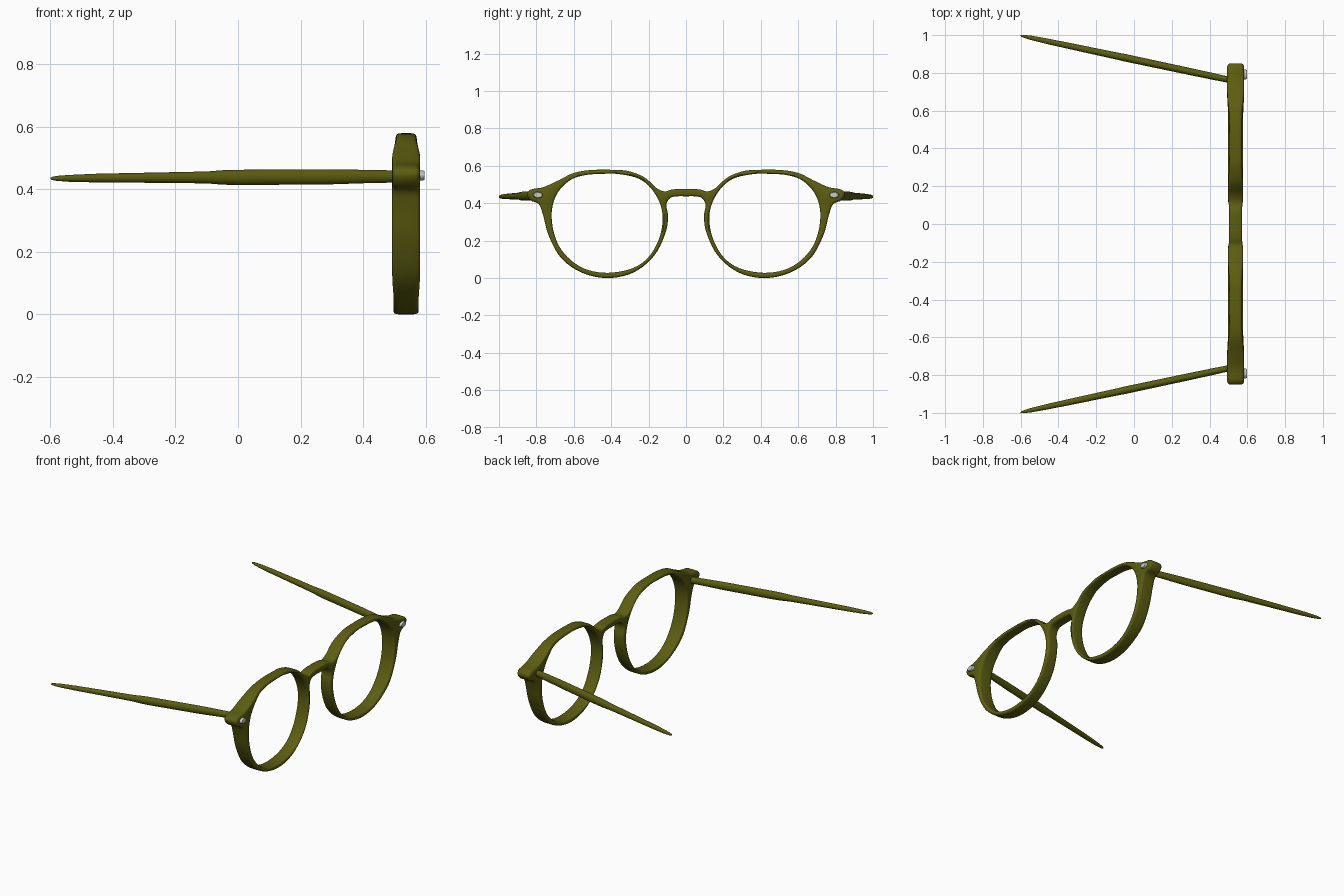
import bpy
import bmesh
from math import sin, cos, pi
from mathutils import Vector

cube = bpy.data.objects.get("Cube")
if cube:
    bpy.data.objects.remove(cube, do_unlink=True)


def make_material(name, colour, roughness, metallic=0.0):
    mat = bpy.data.materials.new(name)
    mat.use_nodes = True
    mat.diffuse_color = colour
    shader = next(n for n in mat.node_tree.nodes if n.type == 'BSDF_PRINCIPLED')
    shader.inputs["Base Color"].default_value = colour
    shader.inputs["Roughness"].default_value = roughness
    shader.inputs["Metallic"].default_value = metallic
    return mat


olive = make_material("olive acetate", (0.105, 0.11, 0.005, 1), 0.5)
silver = make_material("silver metal", (0.6, 0.6, 0.6, 1), 0.4)


def finish(bm, name, material, mirrored=False):
    """Turn a bmesh into a smooth shaded object, optionally mirrored across y."""
    bmesh.ops.recalc_face_normals(bm, faces=bm.faces)
    mesh = bpy.data.meshes.new(name)
    bm.to_mesh(mesh)
    bm.free()
    mesh.materials.append(material)
    obj = bpy.data.objects.new(name, mesh)
    bpy.context.collection.objects.link(obj)
    bpy.ops.object.select_all(action='DESELECT')
    obj.select_set(True)
    bpy.context.view_layer.objects.active = obj
    bpy.ops.object.shade_smooth_by_angle(angle=pi / 4)
    if mirrored:
        mirror = obj.modifiers.new("Mirror", 'MIRROR')
        mirror.use_axis = (False, True, False)
        mirror.use_mirror_merge = False
    return obj


def smooth_loop(points, steps=5):
    """Closed Catmull-Rom curve through the points."""
    pts = [Vector(p) for p in points]
    count = len(pts)
    result = []
    for i in range(count):
        a, b, c, d = (pts[(i + k) % count] for k in (-1, 0, 1, 2))
        for s in range(steps):
            t = s / steps
            result.append(0.5 * (2 * b + (c - a) * t
                                 + (2 * a - 5 * b + 4 * c - d) * t ** 2
                                 + (3 * b - a - 3 * c + d) * t ** 3))
    return result


def mirror_points(points):
    return [(-y, z) for y, z in reversed(points)]


def ramp(value, low, high):
    t = min(max((value - low) / (high - low), 0), 1)
    return t * t * (3 - 2 * t)


def bridge_rings(bm, first, second):
    for i in range(len(first)):
        j = (i + 1) % len(first)
        bm.faces.new((first[i], first[j], second[j], second[i]))


# Frame outline as (y, z): under the bridge, round the rim, endpiece, over the top
half_outline = [
    (0, .437), (.045, .437), (.085, .428), (.105, .39), (.096, .33), (.11, .24),
    (.17, .12), (.28, .03), (.42, 0), (.56, .03), (.67, .11), (.735, .23),
    (.765, .34), (.787, .395), (.83, .415), (.85, .447), (.83, .473),
    (.76, .487), (.68, .523), (.6, .562), (.5, .578), (.37, .578), (.3, .57),
    (.22, .537), (.16, .483), (.115, .463), (.07, .474), (0, .477)]
outline = half_outline + mirror_points(half_outline[1:-1])

# Lens opening, running the opposite way round to the outline
opening = [
    (.42, .028), (.28, .055), (.19, .125), (.135, .24), (.128, .36), (.175, .465),
    (.25, .53), (.36, .556), (.45, .557), (.54, .55), (.62, .523), (.69, .45),
    (.718, .35), (.703, .23), (.65, .13), (.55, .053)]

FRAME_X = .538


def half_depth(y, z):
    """Frame thickness: slimmer at the bridge and top, fuller at the endpieces."""
    depth = .034 + .006 * ramp(abs(y), .08, .14) + .005 * ramp(abs(y), .58, .7)
    return depth - .008 * ramp(z, .5, .58)


def build_frame():
    bm = bmesh.new()
    caps = {1: [], -1: []}
    rounding = [(side, step) for side, order in ((1, (0, 1, 2, 3)), (-1, (3, 2, 1, 0)))
                for step in order]
    for loop in (outline, opening, mirror_points(opening)):
        curve = smooth_loop(loop)
        rings = []
        for side, step in rounding:
            angle = step * pi / 6
            ring = []
            for i, p in enumerate(curve):
                tangent = (curve[(i + 1) % len(curve)] - curve[i - 1]).normalized()
                inward = Vector((-tangent.y, tangent.x))
                radius = .008 + .01 * ramp(abs(p.x), .76, .84)
                q = p + inward * radius * (1 - sin(angle))
                x = half_depth(*p) - .016 * (1 - cos(angle))
                ring.append(bm.verts.new((FRAME_X + side * x, q.x, q.y)))
            rings.append(ring)
        for first, second in zip(rings, rings[1:]):
            bridge_rings(bm, first, second)
        for side, ring in ((1, rings[0]), (-1, rings[-1])):
            caps[side] += [bm.edges.get((ring[i - 1], ring[i])) for i in range(len(ring))]
    # Front and back faces, leaving the lens openings clear
    for side, edges in caps.items():
        bmesh.ops.triangle_fill(bm, edges=edges, use_beauty=True, normal=(side, 0, 0))
    return finish(bm, "frame_front", olive)


def loft(name, sections, material, sides=20):
    """Elliptical sections (x, y, z, half width, half height) joined along x."""
    bm = bmesh.new()
    rings = []
    for x, y, z, wide, high in sections:
        rings.append([bm.verts.new((x, y + wide * cos(2 * pi * i / sides),
                                    z + high * sin(2 * pi * i / sides)))
                      for i in range(sides)])
    for first, second in zip(rings, rings[1:]):
        bridge_rings(bm, first, second)
    bm.faces.new(rings[0])
    bm.faces.new(rings[-1])
    return finish(bm, name, material, mirrored=True)


build_frame()

# Temple arms splay outwards towards a slim rounded tip: x, z, half width, half height
arm = [(.53, .441, .016, .019), (.42, .441, .018, .021), (.3, .44, .019, .024),
       (0, .438, .02, .0245), (-.05, .438, .02, .023), (-.1, .438, .019, .019),
       (-.3, .437, .017, .016), (-.45, .436, .015, .014), (-.54, .435, .012, .011),
       (-.58, .435, .008, .008), (-.595, .435, .005, .005), (-.6, .435, .002, .002)]
loft("temple_arms", [(x, .764 + (.5 - x) * .212, z, w, h) for x, z, w, h in arm], olive)

# Oval rivets on the endpieces
loft("endpiece_rivets", [(x, .792, .444, .026 * s, .016 * s)
                         for x, s in ((.56, 1), (.592, 1), (.597, .85))], silver)
